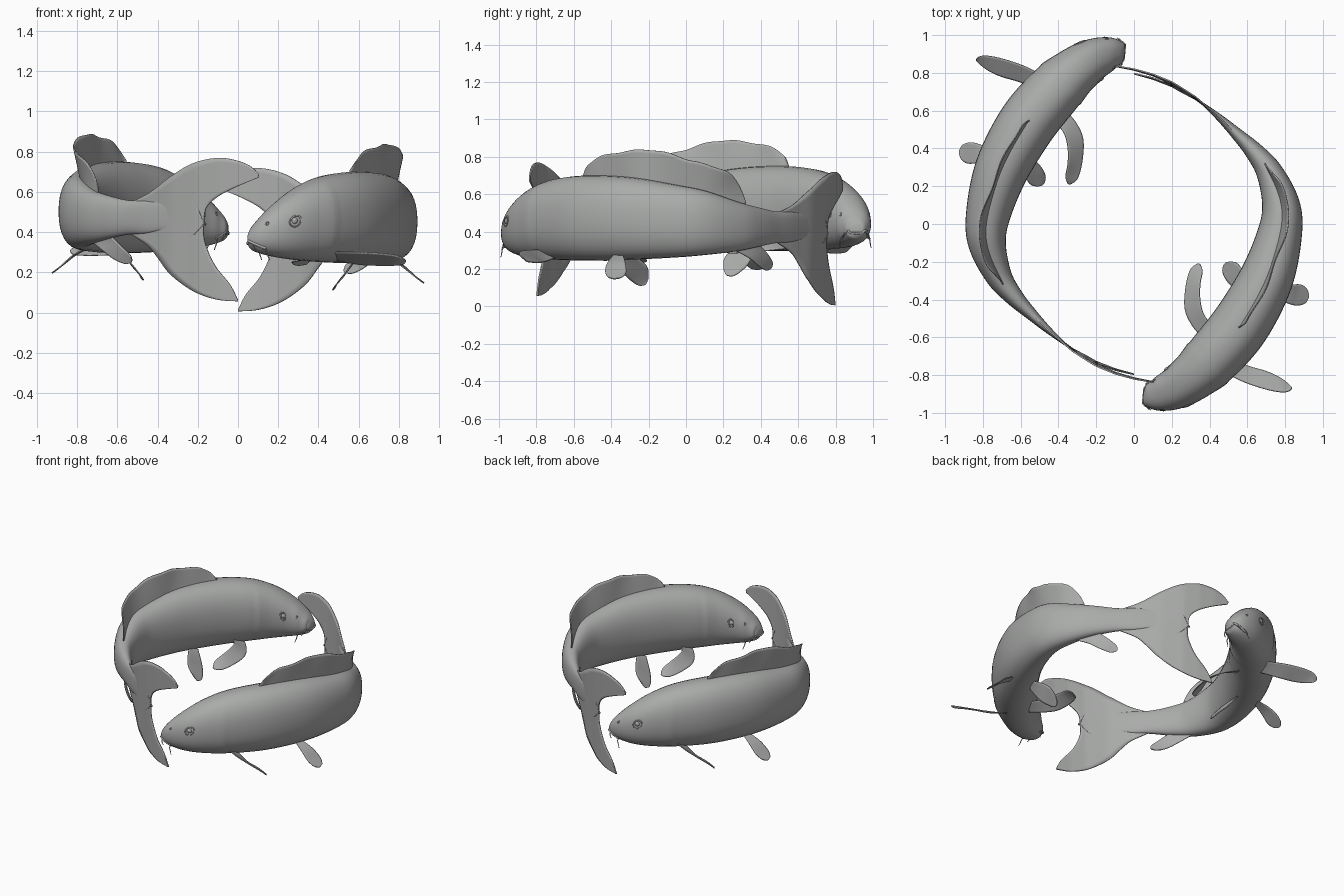
import bpy, bmesh, math
from mathutils import Vector

if "Cube" in bpy.data.objects:
    bpy.data.objects.remove(bpy.data.objects["Cube"])

grey = bpy.data.materials.new("stone grey")
grey.diffuse_color = (0.4, 0.41, 0.4, 1)
grey.use_nodes = True
grey.node_tree.nodes["Principled BSDF"].inputs["Base Color"].default_value = grey.diffuse_color


def spline(pts, t):
    """Catmull-Rom through tuples of any length, t in station units"""
    n = len(pts) - 1
    i = max(0, min(int(t), n - 1))
    f = t - i
    a, b, c, d = (pts[max(0, min(n, k))] for k in (i - 1, i, i + 1, i + 2))
    return [0.5 * (2 * q + (r - p) * f + (2 * p - 5 * q + 4 * r - s) * f * f
                   + (3 * q - p - 3 * r + s) * f ** 3) for p, q, r, s in zip(a, b, c, d)]


def finish(obj, name):
    """Name and colour a part, then repeat it on the second, opposite fish"""
    obj.name = name + "_1"
    obj.data.materials.append(grey)
    twin = obj.copy()
    twin.name = name + "_2"
    twin.rotation_euler.z = math.pi
    twin.location.z = 0.05
    bpy.context.collection.objects.link(twin)


def mesh_part(name, bm, thick=0):
    bmesh.ops.recalc_face_normals(bm, faces=bm.faces)
    me = bpy.data.meshes.new(name)
    bm.to_mesh(me)
    bm.free()
    for p in me.polygons:
        p.use_smooth = True
    obj = bpy.data.objects.new(name, me)
    bpy.context.collection.objects.link(obj)
    if thick:
        m = obj.modifiers.new("thickness", "SOLIDIFY")
        m.thickness, m.offset = thick, 0
    finish(obj, name)


def sheet(name, *edge_pairs, n=42, m=10, thick=0.006, warp=None):
    """Thin fin ruled between pairs of smooth edges running root to tip"""
    bm = bmesh.new()
    for edge_a, edge_b in edge_pairs:
        rows = []
        for i in range(n + 1):
            u = i / n
            a = Vector(spline(edge_a, u * (len(edge_a) - 1)))
            b = Vector(spline(edge_b, u * (len(edge_b) - 1)))
            row = []
            for j in range(m + 1):
                p = a.lerp(b, j / m)
                row.append(bm.verts.new(warp(p, u, j / m) if warp else p))
            rows.append(row)
        for r, s in zip(rows, rows[1:]):
            for j in range(m):
                bm.faces.new((r[j], r[j + 1], s[j + 1], s[j]))
    bmesh.ops.remove_doubles(bm, verts=bm.verts, dist=1e-4)
    mesh_part(name, bm, thick)


def tube(name, paths, radius):
    cu = bpy.data.curves.new(name, "CURVE")
    cu.dimensions = "3D"
    cu.bevel_depth, cu.bevel_resolution, cu.use_fill_caps = radius, 2, True
    for path in paths:
        sp = cu.splines.new("POLY")
        k = 6 * (len(path) - 1)
        sp.points.add(k)
        for i in range(k + 1):
            sp.points[i].co = (*spline([tuple(p) for p in path], i / 6), 1)
            sp.points[i].radius = 1 - 0.5 * i / k
    obj = bpy.data.objects.new(name, cu)
    bpy.context.collection.objects.link(obj)
    finish(obj, name)


# Body stations: x, y, half width, bottom z, top z
BODY = [(.05, -.91, .035, .335, .39), (.07, -.91, .06, .31, .43),
        (.13, -.902, .09, .288, .495), (.22, -.868, .113, .27, .57),
        (.32, -.80, .132, .258, .635), (.43, -.695, .15, .25, .68),
        (.57, -.525, .155, .245, .70), (.70, -.29, .143, .25, .69),
        (.772, -.05, .118, .262, .65), (.777, .105, .10, .275, .618),
        (.718, .272, .071, .295, .56), (.638, .382, .05, .318, .53),
        (.543, .478, .032, .338, .508), (.45, .565, .018, .345, .505),
        (.33, .665, .002, .375, .49)]


def frame(t):
    x, y, w, zb, zt = spline(BODY, t)
    a, b = spline(BODY, max(0, t - .25)), spline(BODY, min(14, t + .25))
    d = Vector((b[0] - a[0], b[1] - a[1], 0)).normalized()
    return Vector((x, y, 0)), Vector((d.y, -d.x, 0)), w, zb, zt


def skin(t, ang):
    """Point on the body surface; angle 0 is the outer flank, 90 the back"""
    c, n, w, zb, zt = frame(t)
    if 4 < t < 4.75:                                   # raised gill cover
        w *= 1 + .03 * min(1, (t - 4) / .6)
    co, si = math.cos(ang), math.sin(ang)
    e = .88
    p = c + n * w * math.copysign(abs(co) ** e, co)
    p.z = (zb + zt) / 2 + (zt - zb) / 2 * math.copysign(abs(si) ** e, si)
    return p


# Body
bm = bmesh.new()
N, S = 32, 112
rings = [[bm.verts.new(skin(14 * i / S, 2 * math.pi * j / N)) for j in range(N)] for i in range(S + 1)]
for r, s in zip(rings, rings[1:]):
    for j in range(N):
        bm.faces.new((r[j], r[(j + 1) % N], s[(j + 1) % N], s[j]))
bm.faces.new(rings[0])
bm.faces.new(rings[-1])
mesh_part("body", bm)

# Eyes with lids, nostrils
bm = bmesh.new()
lids, nostrils = [], []
for side in (0, 1):
    def at(t, deg):
        a = math.radians(deg)
        return skin(t, math.pi - a if side else a)
    eye = at(3.1, 10)
    ball = bmesh.ops.create_uvsphere(bm, u_segments=16, v_segments=10, radius=.02)
    inward = frame(3.1)[1] * (.013 if side else -.013)
    bmesh.ops.translate(bm, verts=ball["verts"], vec=eye + inward)
    lids.append([at(3.1 + .21 * math.cos(k * math.pi / 6), 10 + 9 * math.sin(k * math.pi / 6))
                 for k in range(13)])
    nostrils.append([at(1.95 + .07 * math.cos(k * math.pi / 3), 28 + 4 * math.sin(k * math.pi / 3))
                     for k in range(7)])
mesh_part("eyes", bm)
tube("eyelids", lids, .005)
tube("nostrils", nostrils, .004)

# Lips and barbels
tube("upper_lip", [[skin(t, math.radians(a)) for t, a in
     ((1.9, -42), (1.2, -25), (.5, -12), (.15, -40), (.15, -140), (.5, -168), (1.2, -155), (1.9, -138))]], .008)
barbels = []
for s in (0, 1):
    for t, deg, drop in ((1.9, -40, .06), (1.0, -25, .03)):
        a = math.radians(deg)
        p = skin(t, math.pi - a if s else a)
        out = frame(t)[1] * (-1 if s else 1)
        barbels.append([p, p + out * .012 + Vector((0, 0, -drop * .3)),
                        p + out * .015 + Vector((.008, 0, -drop * .7)),
                        p + out * .02 + Vector((.015, 0, -drop))])
tube("barbels", barbels, .004)

# Dorsal fin: station along the body, top height, outward lean
base, tip = [], []
for t0, t, z, lean in ((5.85, 5.9, .71, 0), (6, 6.1, .77, .015), (6.4, 6.5, .812, .02),
                       (7, 7, .832, .015), (7.4, 7.5, .836, .02), (8, 8.1, .80, .03),
                       (8.6, 8.8, .765, .042), (9.1, 9.5, .73, .03), (9.6, 10, .66, .015),
                       (10.2, 10.4, .55, 0)):
    c, n, w, zb, zt = frame(t0)
    base.append((c.x, c.y, zt - .02))
    c, n, *_ = frame(t)
    q = c + n * lean
    tip.append((q.x, q.y, z))
sheet("dorsal_fin", (base, tip), n=60, warp=lambda p, u, v: p + Vector(
    (.006 * v * math.sin(u * 26), 0, .004 * v * math.sin(u * 40))))

# Forked tail: two lobes drawn in x and z, bent along the spine curve with a slight twist
BEND = [(-.12, .832), (0, .81), (.1, .782), (.2, .742), (.33, .665), (.45, .565), (.56, .462)]


def bend(p, u, v):
    for (xa, ya), (xb, yb) in zip(BEND, BEND[1:]):
        if p.x <= xb or xb == .56:
            f = (p.x - xa) / (xb - xa)
            twist = .035 * (p.z - .42) * min(1, max(0, (.5 - p.x) * 4))
            return Vector((p.x, ya + (yb - ya) * f + twist, p.z))


flat = lambda pts: [(x, 0, z) for x, z in pts]
root = [(.54, .42), (.34, .41), (.17, .39), (.17, .39)]
sheet("tail_fin",
      (flat([(.54, .495), (.44, .545), (.34, .622), (.24, .685), (.14, .715), (.05, .716), (-.05, .685), (-.105, .637)]),
       flat(root + [(.16, .465), (.11, .52), (.02, .57), (-.1, .62)])),
      (flat([(.54, .345), (.45, .285), (.40, .225), (.34, .145), (.26, .08), (.18, .037), (.09, .012), (0, .006)]),
       flat(root + [(.165, .3), (.115, .185), (.04, .09), (0, .012)])),
      n=49, warp=bend, thick=.008)

# Pectoral fins: one tilted up towards its leading edge, the other trailed back
lift = lambda pts, zs: [(x, y, z) for (x, y), z in zip(pts, zs)]
sheet("outer_pectoral_fin", (
      lift([(.45, -.77), (.58, -.835), (.7, -.875), (.78, -.89), (.82, -.885), (.835, -.87)],
           (.30, .30, .295, .285, .27, .26)),
      lift([(.49, -.70), (.6, -.75), (.7, -.78), (.77, -.812), (.82, -.85), (.836, -.868)],
           (.26, .24, .235, .235, .24, .255))))
sheet("inner_pectoral_fin", (
      lift([(.38, -.62), (.31, -.54), (.27, -.45), (.275, -.33), (.30, -.24), (.34, -.21)],
           (.27, .26, .25, .24, .235, .24)),
      lift([(.43, -.56), (.37, -.48), (.35, -.40), (.35, -.32), (.362, -.25), (.35, -.212)],
           (.30, .31, .31, .30, .275, .25))))

# Pelvic and anal fins
sheet("outer_pelvic_fin", (
      [(.72, -.38, .28), (.8, -.415, .24), (.86, -.432, .195), (.905, -.42, .16), (.924, -.39, .147)],
      [(.74, -.34, .28), (.82, -.325, .235), (.88, -.32, .182), (.915, -.345, .155), (.926, -.38, .147)]))
sheet("inner_pelvic_fin", (
      [(.58, -.37, .26), (.525, -.335, .18), (.485, -.29, .135), (.47, -.25, .112), (.475, -.22, .115)],
      [(.61, -.31, .285), (.57, -.24, .245), (.54, -.205, .205), (.5, -.20, .155), (.48, -.212, .12)]))
sheet("anal_fin", (
      [(.735, .24, .31), (.675, .335, .26), (.615, .39, .215), (.56, .425, .193), (.53, .45, .20)],
      [(.64, .385, .34), (.60, .42, .30), (.565, .447, .265), (.535, .462, .235), (.526, .458, .207)]))
